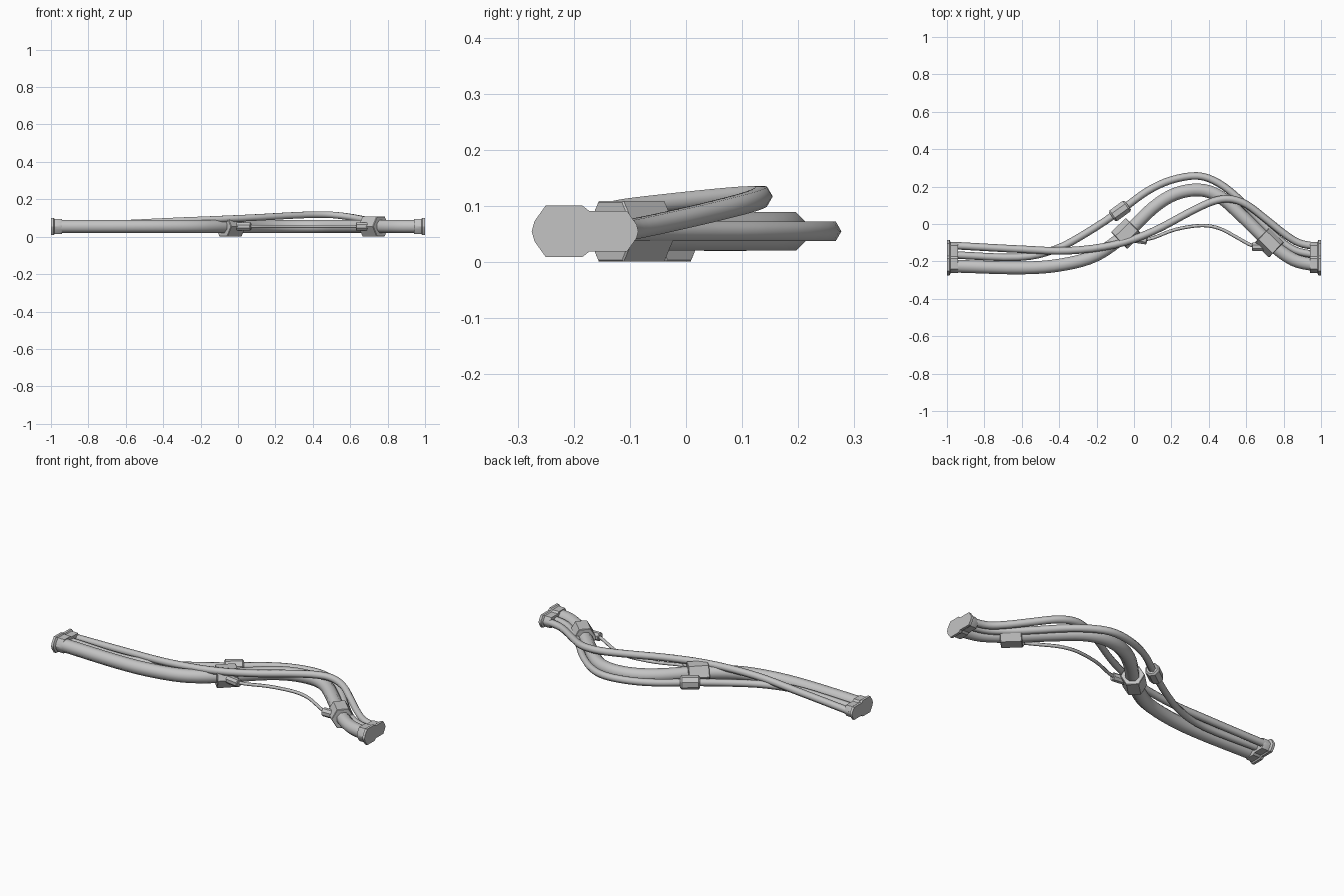
import bpy, bmesh, math
from mathutils import Vector

if "Cube" in bpy.data.objects:
    bpy.data.objects.remove(bpy.data.objects["Cube"], do_unlink=True)

grey = bpy.data.materials.new("plain grey")
grey.use_nodes = True
grey.diffuse_color = (0.55, 0.55, 0.55, 1)
grey.node_tree.nodes["Principled BSDF"].inputs["Base Color"].default_value = (0.55, 0.55, 0.55, 1)

MID = 0.055  # height of the flat-lying pipes


def loft(name, rings, smooth_angle):
    """Skin a list of equal-length point rings and cap both ends."""
    bm = bmesh.new()
    loops = [[bm.verts.new(p) for p in ring] for ring in rings]
    for a, b in zip(loops, loops[1:]):
        for i in range(len(a)):
            j = (i + 1) % len(a)
            bm.faces.new((a[i], a[j], b[j], b[i]))
    bm.faces.new(loops[0])
    bm.faces.new(loops[-1])
    bmesh.ops.recalc_face_normals(bm, faces=bm.faces)
    mesh = bpy.data.meshes.new(name)
    bm.to_mesh(mesh)
    bm.free()
    mesh.materials.append(grey)
    obj = bpy.data.objects.new(name, mesh)
    bpy.context.collection.objects.link(obj)
    bpy.ops.object.select_all(action='DESELECT')
    obj.select_set(True)
    bpy.context.view_layer.objects.active = obj
    bpy.ops.object.shade_smooth_by_angle(angle=math.radians(smooth_angle))
    return obj


def ring(centre, tangent, radius, sides):
    """Polygon across the tangent, with a flat side on top."""
    side = tangent.cross(Vector((0, 0, 1))).normalized()
    up = side.cross(tangent).normalized()
    out = []
    for k in range(sides):
        a = math.pi / 2 + (2 * k + 1) * math.pi / sides
        out.append(centre + (side * math.cos(a) + up * math.sin(a)) * radius)
    return out


def spline(points, steps=4):
    """Smooth path through the points."""
    p = [points[0] * 2 - points[1]] + points + [points[-1] * 2 - points[-2]]
    path = []
    for a, b, c, d in zip(p, p[1:], p[2:], p[3:]):
        for s in range(steps):
            t = s / steps
            path.append(0.5 * (2 * b + (c - a) * t + (2 * a - 5 * b + 4 * c - d) * t ** 2
                               + (3 * b - a - 3 * c + d) * t ** 3))
    return path + [points[-1]]


def pipe(name, points, radius, sides):
    path = spline([Vector((*p, MID)) if len(p) == 2 else Vector(p) for p in points])
    rings = []
    for i, c in enumerate(path):
        t = path[min(i + 1, len(path) - 1)] - path[max(i - 1, 0)]
        rings.append(ring(c, t.normalized(), radius, sides))
    loft(name, rings, 75)


def collar(name, centre, heading, length, radius, sides, chamfer):
    """Straight fitting with chamfered ends, lying flat."""
    a = math.radians(heading)
    d = Vector((math.cos(a), math.sin(a), 0))
    c = Vector((*centre, MID))
    h = length / 2
    profile = [(-h, radius - chamfer), (-h + chamfer, radius), (h - chamfer, radius), (h, radius - chamfer)]
    loft(name, [ring(c + d * s, d, r, sides) for s, r in profile], 30)


# Pipes
pipe("main_pipe", [(-0.97, -0.225), (-0.6, -0.235), (-0.38, -0.217), (-0.2, -0.165), (-0.04, -0.05),
                   (0.1, 0.085), (0.22, 0.16), (0.35, 0.182), (0.46, 0.145), (0.58, 0.04),
                   (0.72, -0.095), (0.85, -0.19), (0.97, -0.22)], 0.037, 8)
pipe("rear_pipe", [(-0.97, -0.165), (-0.62, -0.178), (-0.42, -0.135), (-0.25, -0.045), (-0.075, 0.07),
                   (0.07, 0.175), (0.2, 0.235), (0.34, 0.257), (0.45, 0.22), (0.56, 0.135),
                   (0.66, 0.03), (0.76, -0.07), (0.86, -0.14), (0.97, -0.165)], 0.02, 6)
pipe("crossing_pipe", [(-0.97, -0.115, 0.055), (-0.6, -0.135, 0.072), (-0.35, -0.143, 0.084),
                       (-0.1, -0.11, 0.094), (0.1, -0.04, 0.103), (0.3, 0.065, 0.114),
                       (0.42, 0.12, 0.118), (0.51, 0.134, 0.116), (0.6, 0.105, 0.105),
                       (0.7, 0.03, 0.086), (0.8, -0.05, 0.068), (0.88, -0.1, 0.058),
                       (0.97, -0.12, 0.055)], 0.02, 6)
pipe("thin_line", [(0.03, -0.085), (0.1, -0.075), (0.22, -0.03), (0.36, -0.008), (0.46, -0.025),
                   (0.55, -0.072), (0.63, -0.115), (0.69, -0.122)], 0.009, 6)

# Fittings
collar("main_collar_right", (-0.04, -0.05), 44, 0.11, 0.062, 6, 0.003)
collar("main_collar_left", (0.725, -0.097), -44, 0.11, 0.062, 6, 0.003)
collar("rear_coupler", (-0.075, 0.07), 36, 0.105, 0.038, 8, 0.009)
collar("thin_line_plug_right", (0.03, -0.083), -8, 0.08, 0.023, 8, 0.004)
collar("thin_line_plug_left", (0.675, -0.122), 0, 0.09, 0.024, 8, 0.004)

# End flanges: a pinched outline with a lip, mirrored to both ends
half = [(-0.275, 0), (-0.27, 0.018), (-0.25, 0.046), (-0.185, 0.046), (-0.172, 0.036),
        (-0.105, 0.036), (-0.088, 0.012), (-0.085, 0)]
outline = half + [(y, -z) for y, z in reversed(half[1:-1])]
for name, sign in (("flange_right", -1), ("flange_left", 1)):
    rings = [[Vector((sign * x, -0.18 + (y + 0.18) * s, MID + z * s)) for y, z in outline]
             for x, s in ((1, 1), (0.986, 1), (0.98, 0.87), (0.945, 0.87), (0.94, 0.84))]
    loft(name, rings, 30)
